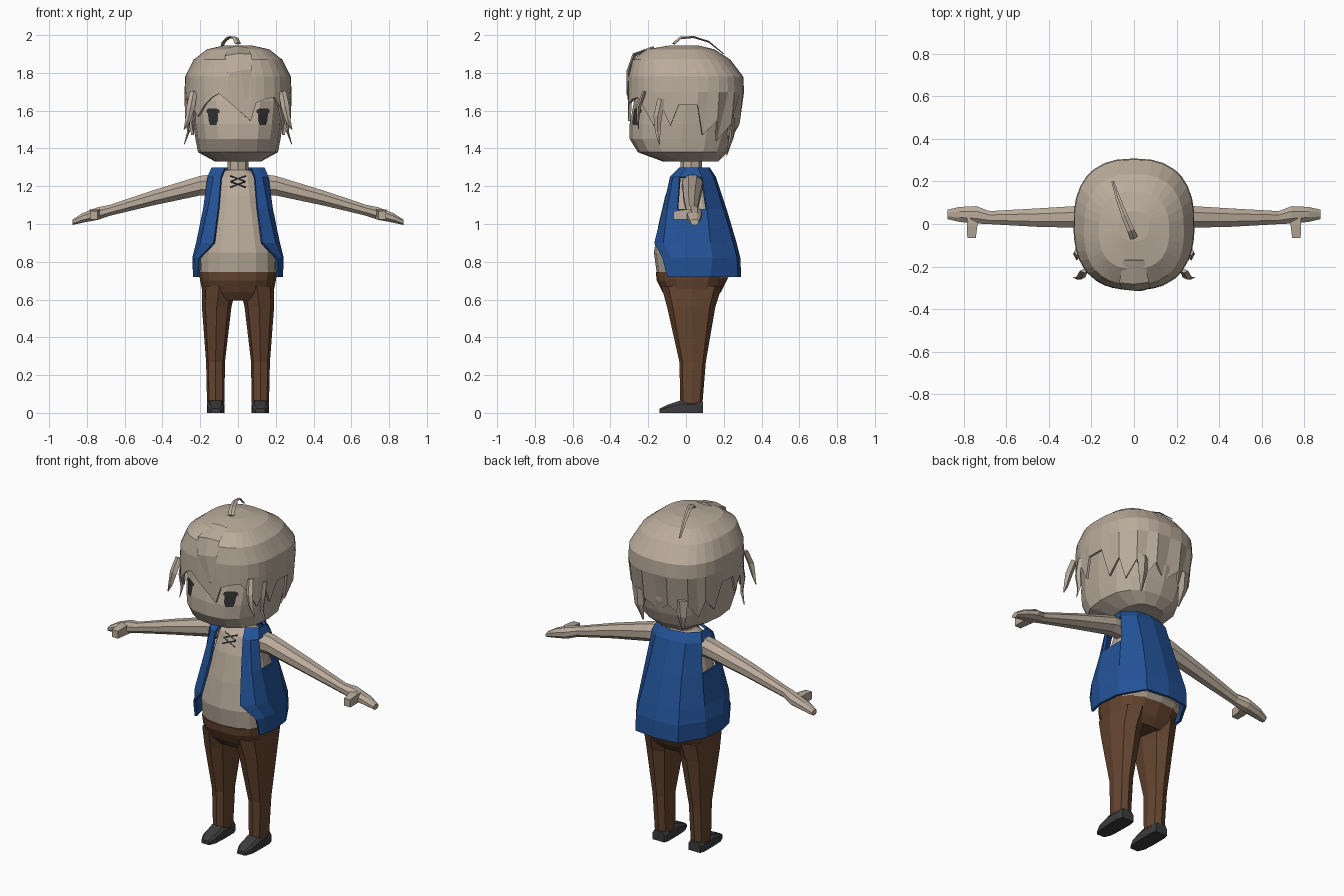
import bpy, bmesh, math
from mathutils import Vector
from mathutils.bvhtree import BVHTree

if "Cube" in bpy.data.objects:
    bpy.data.objects.remove(bpy.data.objects["Cube"])


def material(name, rgb):
    m = bpy.data.materials.new(name)
    m.diffuse_color = (*rgb, 1)
    m.use_nodes = True
    m.node_tree.nodes["Principled BSDF"].inputs["Base Color"].default_value = m.diffuse_color
    return m


BEIGE = material("beige", (0.49, 0.41, 0.33))
BLUE = material("blue", (0.017, 0.085, 0.31))
BROWN = material("brown", (0.13, 0.06, 0.03))
CHARCOAL = material("charcoal", (0.045, 0.045, 0.047))
DARK = material("eye dark", (0.03, 0.03, 0.032))


def loft(name, rings, mat, closed=True, caps=(True, True), skip=(), thick=0):
    """Skin a list of equally long point rings."""
    bm = bmesh.new()
    vs = [[bm.verts.new(p) for p in r] for r in rings]
    n = len(rings[0])
    for j in range(len(vs) - 1):
        for i in range(n if closed else n - 1):
            if (j, i) not in skip:
                k = (i + 1) % n
                bm.faces.new((vs[j][i], vs[j][k], vs[j + 1][k], vs[j + 1][i]))
    if closed:
        for use, ring in zip(caps, (vs[0], vs[-1])):
            if use:
                bm.faces.new(ring)
    bmesh.ops.recalc_face_normals(bm, faces=bm.faces)
    me = bpy.data.meshes.new(name)
    bm.to_mesh(me)
    bm.free()
    me.materials.append(mat)
    ob = bpy.data.objects.new(name, me)
    bpy.context.collection.objects.link(ob)
    if thick:
        mod = ob.modifiers.new("thickness", 'SOLIDIFY')
        mod.thickness = thick
        mod.offset = -1
    return ob


def oval_pt(deg, z, rx, yf, yb, cx=0, p=2.5):
    """Point on a squarish oval; 0 degrees is the front, 90 is +x."""
    a = math.radians(deg)
    s, c = math.sin(a), math.cos(a)
    e = 2 / p
    return (cx + rx * math.copysign(abs(s) ** e, s),
            (yf + yb) / 2 - (yb - yf) / 2 * math.copysign(abs(c) ** e, c), z)


def oval(z, rx, yf, yb, n=16, cx=0, p=2.5):
    return [oval_pt(360 * i / n, z, rx, yf, yb, cx, p) for i in range(n)]


def strand(name, pts, widths, mat, flat=0.4, ref=(0, 0, 1)):
    """Tapered four-sided strip along a path."""
    pts = [Vector(p) for p in pts]
    rings = []
    for i, (p, w) in enumerate(zip(pts, widths)):
        t = (pts[min(i + 1, len(pts) - 1)] - pts[max(i - 1, 0)]).normalized()
        side = t.cross(Vector(ref)).normalized()
        up = side.cross(t) * w * flat
        rings.append([p + side * w, p + up, p - side * w, p - up])
    return loft(name, rings, mat)


# Head and neck
head = loft("head", [oval(*r) for r in (
    (1.33, .12, -.12, .17), (1.38, .212, -.255, .22), (1.45, .225, -.298, .25),
    (1.53, .237, -.298, .27), (1.65, .25, -.275, .275), (1.76, .2, -.22, .22))], BEIGE)
loft("neck", [oval(z, .056, -.03, .085, 8, 0, 2) for z in (1.24, 1.38)], BEIGE)

# Hair cap with a jagged hem
PROFILE = [(1.40, .24, -.27, .21), (1.54, .275, -.31, .295), (1.66, .286, -.31, .31),
           (1.78, .28, -.307, .303), (1.87, .235, -.285, .235),
           (1.925, .165, -.21, .15), (1.946, .07, -.08, .06)]


def hair_pt(deg, z):
    for a, b in zip(PROFILE, PROFILE[1:]):
        if z <= b[0]:
            break
    f = (z - a[0]) / (b[0] - a[0])
    return oval_pt(deg, z, *[u + (v - u) * f for u, v in zip(a[1:], b[1:])])


fringe = [(-52, 1.60), (-46, 1.57), (-34, 1.63), (-24, 1.67), (-16, 1.69), (-7, 1.65),
          (10, 1.545), (15, 1.64), (24, 1.66), (38, 1.67), (48, 1.62)]
side = [(62, 1.52), (71, 1.62), (80, 1.52), (86, 1.63), (98, 1.63), (108, 1.47), (120, 1.55),
        (132, 1.44), (143, 1.53), (156, 1.45), (168, 1.53)]
hem = [(-a, z) for a, z in reversed(side)] + fringe + side + [(180, 1.46)]
hair_rings = [[hair_pt(a, z) for a, z in hem]]
hair_rings += [[hair_pt(a, z) for a, _ in hem] for z in (1.70, 1.78, 1.87, 1.925, 1.946)]
loft("hair", hair_rings, BEIGE, caps=(False, True), thick=.014)

# Loose locks and the curl on top
strand("top_curl", [(-.10, .20, 1.90), (-.075, .12, 1.965), (-.045, .04, 1.99),
                    (-.015, -.03, 1.985), (0, -.065, 1.955)],
       [.006, .011, .014, .017, .018], BEIGE)
strand("parting_lock", [(0, -.17, 1.935), (0, -.275, 1.895), (.01, -.305, 1.81), (.04, -.312, 1.66)],
       [.05, .07, .065, .01], BEIGE, .15, (0, -1, .3))
for s, tag in ((1, "left"), (-1, "right")):
    strand("temple_lock_" + tag, [(s * .235, -.22, 1.70), (s * .25, -.25, 1.62),
                                  (s * .265, -.255, 1.55), (s * .285, -.25, 1.50)],
           [.02, .022, .014, .003], BEIGE, .5, (0, 1, 0))
    strand("cheek_lock_" + tag, [(s * .27, -.13, 1.66), (s * .27, -.15, 1.57),
                                 (s * .262, -.15, 1.49), (s * .285, -.14, 1.42)],
           [.022, .022, .014, .003], BEIGE, .5, (1, 0, 0))
    strand("nape_lock_" + tag, [(s * .14, .245, 1.56), (s * .14, .24, 1.46), (s * .13, .215, 1.36)],
           [.04, .03, .004], BEIGE, .4, (0, 1, 0))

# Eyes, laid on the face
tree = BVHTree.FromObject(head, bpy.context.evaluated_depsgraph_get())


def on_face(x, z):
    hit = tree.ray_cast(Vector((x, -1, z)), Vector((0, 1, 0)))[0]
    return (x, hit.y - .005, z)


for s, tag in ((1, "left"), (-1, "right")):
    rows = [(1.525, .115, .148), (1.545, .107, .155), (1.575, .105, .158),
            (1.588, .105, .16), (1.59, .094, .168), (1.605, .10, .166), (1.612, .115, .155)]
    loft("eye_" + tag, [[on_face(s * (a + (b - a) * i / 6), z) for i in range(7)]
                        for z, a, b in rows], DARK, closed=False)

# Shirt
loft("shirt", [oval(*r) for r in (
    (.70, .19, -.14, .21), (.74, .208, -.155, .245), (.85, .207, -.17, .25),
    (1.0, .168, -.145, .2), (1.15, .13, -.11, .15), (1.25, .11, -.07, .11),
    (1.285, .065, -.03, .085))], BEIGE)

# Shirt laces
for i, z in enumerate((1.195, 1.225)):
    for s in (1, -1):
        strand("lace_%d_%s" % (i, "a" if s > 0 else "b"),
               [(-s * .04, -.108 + (z - 1.15) * .4, z), (s * .04, -.108 + (z + .03 - 1.15) * .4, z + .03)],
               [.005, .005], DARK, .8)

# Open vest with armholes
half_rings = [
    (.72, (.215, -.10), (.225, -.07), (.238, 0), (.225, .13), (.14, .275), (0, .292)),
    (.82, (.207, -.125), (.23, -.08), (.242, 0), (.225, .14), (.14, .27), (0, .288)),
    (.90, (.13, -.168), (.20, -.12), (.222, -.04), (.213, .13), (.13, .25), (0, .268)),
    (1.08, (.105, -.122), (.16, -.10), (.185, -.045), (.185, .11), (.11, .198), (0, .215)),
    (1.25, (.09, -.085), (.13, -.07), (.162, -.035), (.162, .085), (.10, .145), (0, .158)),
    (1.30, (.07, -.035), (.10, -.025), (.14, 0), (.14, .06), (.08, .115), (0, .125))]
vest_rings = [[(x, y, z) for x, y in h] + [(-x, y, z) for x, y in h[-2::-1]]
              for z, *h in half_rings]
loft("vest", vest_rings, BLUE, closed=False, skip={(3, 2), (3, 7)}, thick=.014)

# Trousers
loft("hips", [oval(*r, 16) for r in (
    (.595, .165, -.09, .15), (.64, .188, -.125, .185), (.70, .20, -.155, .215),
    (.745, .208, -.16, .238))], BROWN)
for s, tag in ((1, "left"), (-1, "right")):
    loft("trouser_leg_" + tag, [oval(z, rx, yf, yb, 8, s * cx, 2.6) for z, cx, rx, yf, yb in (
        (.05, .118, .046, -.03, .087), (.27, .119, .05, -.035, .105),
        (.56, .113, .078, -.10, .155), (.67, .10, .092, -.13, .19))], BROWN)

    # Shoes
    loft("shoe_" + tag, [[(s * .118 + dx * w, y, z) for dx, z in
                          ((-1, 0), (1, 0), (1, h * .7), (.7, h), (-.7, h), (-1, h * .7))]
                         for y, w, h in ((-.14, .025, .022), (-.10, .042, .042), (-.03, .046, .066),
                                         (.06, .046, .064), (.09, .038, .058))], CHARCOAL)

    # Arms with hands
    loft("arm_" + tag, [[(s * x, y + ry * math.cos(a), z + rz * math.sin(a))
                         for a in [math.pi * (i + .5) / 4 for i in range(8)]]
                        for x, y, z, ry, rz in (
        (.10, .03, 1.21, .055, .062), (.20, .035, 1.203, .058, .056), (.45, .03, 1.138, .047, .043),
        (.68, .03, 1.072, .033, .031), (.74, .043, 1.056, .044, .036),
        (.82, .045, 1.033, .038, .028), (.875, .045, 1.01, .024, .016))], BEIGE)
    loft("thumb_" + tag, [[(s * (x + a * w), y, z + b * h) for a, b in
                           ((-1, -1), (1, -1), (1, 1), (-1, 1))]
                          for x, y, z, w, h in ((.755, .03, 1.052, .03, .025), (.76, -.01, 1.05, .024, .026),
                                                (.763, -.065, 1.046, .02, .022))], BEIGE)
